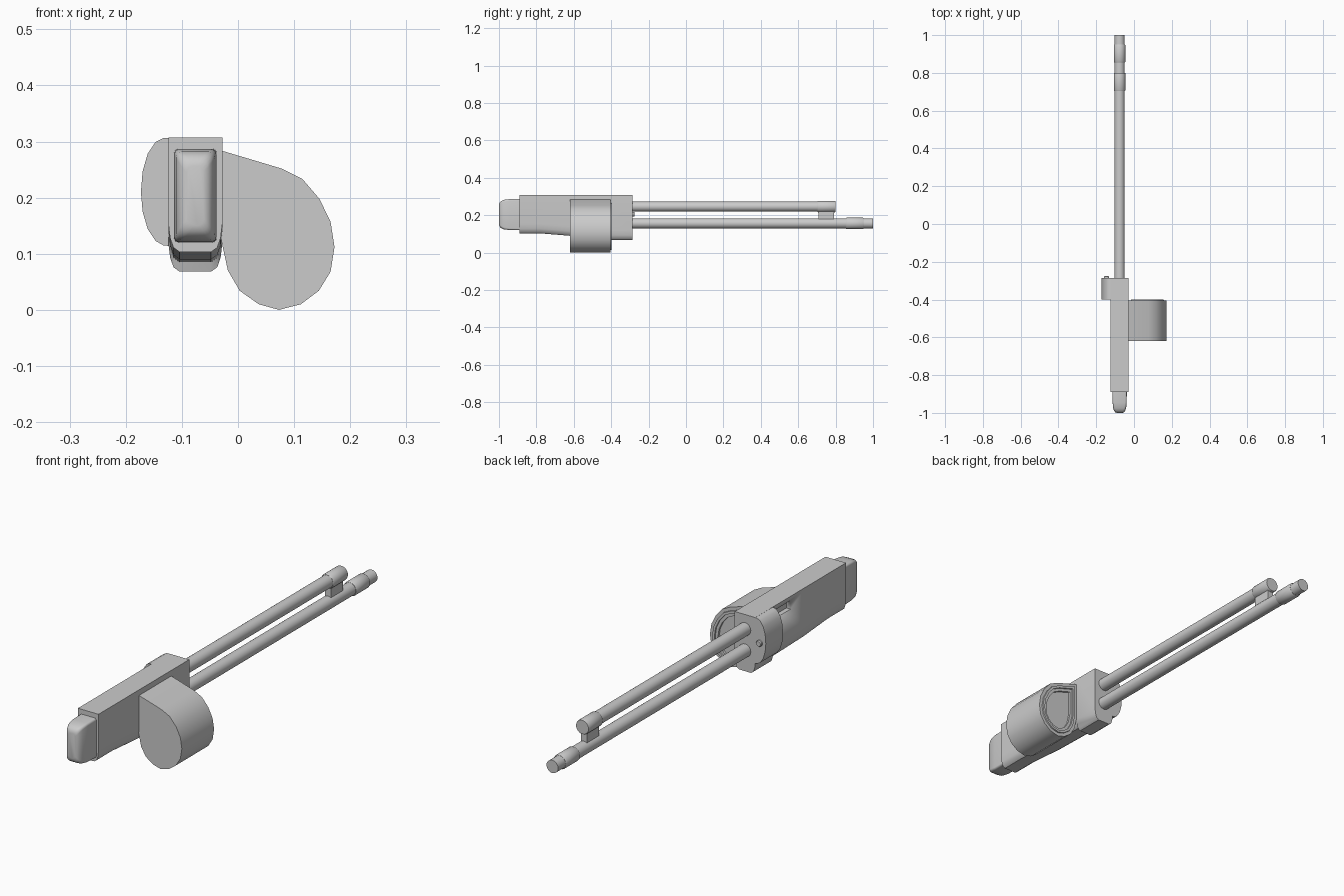
import bpy, bmesh, math

if "Cube" in bpy.data.objects:
    bpy.data.objects.remove(bpy.data.objects["Cube"])

CX = -0.076  # centre line of body and barrels


def finish(name, bm, angle=35):
    bmesh.ops.recalc_face_normals(bm, faces=bm.faces[:])
    mesh = bpy.data.meshes.new(name)
    bm.to_mesh(mesh)
    bm.free()
    ob = bpy.data.objects.new(name, mesh)
    bpy.context.collection.objects.link(ob)
    bpy.ops.object.select_all(action='DESELECT')
    ob.select_set(True)
    bpy.context.view_layer.objects.active = ob
    bpy.ops.object.shade_smooth_by_angle(angle=math.radians(angle))
    return ob


def loft(name, sections, steps=(), angle=35):
    """Skin (y, [(x, z), ...]) sections; steps inset and push the last cap."""
    bm = bmesh.new()
    rings = [[bm.verts.new((x, y, z)) for x, z in pts] for y, pts in sections]
    for a, b in zip(rings, rings[1:]):
        for i in range(len(a)):
            j = (i + 1) % len(a)
            bm.faces.new((a[i], a[j], b[j], b[i]))
    bm.faces.new(rings[0])
    cap = bm.faces.new(rings[-1])
    bmesh.ops.recalc_face_normals(bm, faces=bm.faces[:])
    for thick, push in steps:
        bmesh.ops.inset_region(bm, faces=[cap], thickness=thick, use_even_offset=True)
        if push:
            bmesh.ops.inset_region(bm, faces=[cap], thickness=0.0005, use_even_offset=True)
            bmesh.ops.translate(bm, verts=cap.verts[:], vec=(0, push, 0))
    return finish(name, bm, angle)


def circle(cx, cz, r, n=24):
    return [(cx + r * math.cos(2 * math.pi * i / n), cz + r * math.sin(2 * math.pi * i / n))
            for i in range(n)]


def rod(name, x, z, profile):
    return loft(name, [(y, circle(x, z, r)) for y, r in profile])


def box(name, x0, x1, y0, y1, z0, z1):
    return loft(name, [(y, [(x0, z0), (x1, z0), (x1, z1), (x0, z1)]) for y in (y0, y1)])


def round_rect(hw, z0, z1, r, n=4):
    pts = []
    for k, (x, z) in enumerate(((hw - r, z1 - r), (r - hw, z1 - r), (r - hw, z0 + r), (hw - r, z0 + r))):
        for i in range(n + 1):
            a = math.pi / 2 * (k + i / n)
            pts.append((CX + x + r * math.cos(a), z + r * math.sin(a)))
    return pts


# main body with a rounded, stepped-down belly
def body_section(b):
    half = [(0.048, 0.307), (0.048, b + 0.05), (0.045, b + 0.025), (0.039, b + 0.008), (0.028, b)]
    return [(CX + x, z) for x, z in half] + [(CX - x, z) for x, z in reversed(half)]


body = loft("body", [(y, body_section(b)) for y, b in
                     ((-0.89, 0.103), (-0.78, 0.103), (-0.62, 0.09), (-0.41, 0.085), (-0.405, 0.068), (-0.285, 0.068))])

# ejection slot cut in the left side
cutter = box("slot_cutter", -0.14, -0.105, -0.52, -0.398, 0.253, 0.289)
cutter.hide_render = True
cutter.hide_viewport = True
mod = body.modifiers.new("slot", 'BOOLEAN')
mod.operation = 'DIFFERENCE'
mod.solver = 'EXACT'
mod.object = cutter

# padded butt at the front end
loft("butt_pad", [(y, round_rect(0.038 - d * 0.75, 0.12 + d, 0.287 - d, r)) for y, d, r in
                  ((-0.88, 0, 0.008), (-0.945, 0.001, 0.009), (-0.975, 0.005, 0.011),
                   (-0.99, 0.012, 0.013), (-0.997, 0.02, 0.014), (-1.0, 0.03, 0.012))], angle=40)

# large side drum with stepped rings on its back cover
drum = [(-0.03, 0.284), (0.077, 0.252), (0.115, 0.233), (0.145, 0.198), (0.165, 0.157),
        (0.172, 0.112), (0.165, 0.068), (0.144, 0.034), (0.112, 0.01), (0.073, 0.0),
        (0.037, 0.01), (0.003, 0.034), (-0.018, 0.07), (-0.03, 0.125)]
loft("side_drum", [(y, drum) for y in (-0.62, -0.405)],
     steps=((0.014, 0.006), (0.01, -0.006), (0.012, -0.008)))

# rounded housing on the left with its knob
housing = [(-0.115, 0.307), (-0.133, 0.306), (-0.147, 0.299), (-0.161, 0.278), (-0.17, 0.247),
           (-0.173, 0.21), (-0.17, 0.175), (-0.161, 0.144), (-0.147, 0.123), (-0.133, 0.115), (-0.115, 0.113)]
loft("left_housing", [(y, housing) for y in (-0.40, -0.285)])
rod("housing_knob", -0.145, 0.205, ((-0.30, 0.013), (-0.279, 0.013), (-0.275, 0.01)))

# two long tubes with collars, joined by a bracket
rod("lower_barrel", CX, 0.156, ((-0.30, 0.027), (1.0, 0.027)))
rod("lower_collar", CX, 0.156, ((0.855, 0.028), (0.86, 0.031), (0.945, 0.031), (0.95, 0.028)))
rod("upper_barrel", CX, 0.246, ((-0.30, 0.027), (0.795, 0.027)))
rod("upper_collar", CX, 0.246, ((0.703, 0.028), (0.708, 0.031), (0.795, 0.031), (0.80, 0.029)))
box("barrel_bracket", CX - 0.014, CX + 0.014, 0.708, 0.79, 0.175, 0.225)
